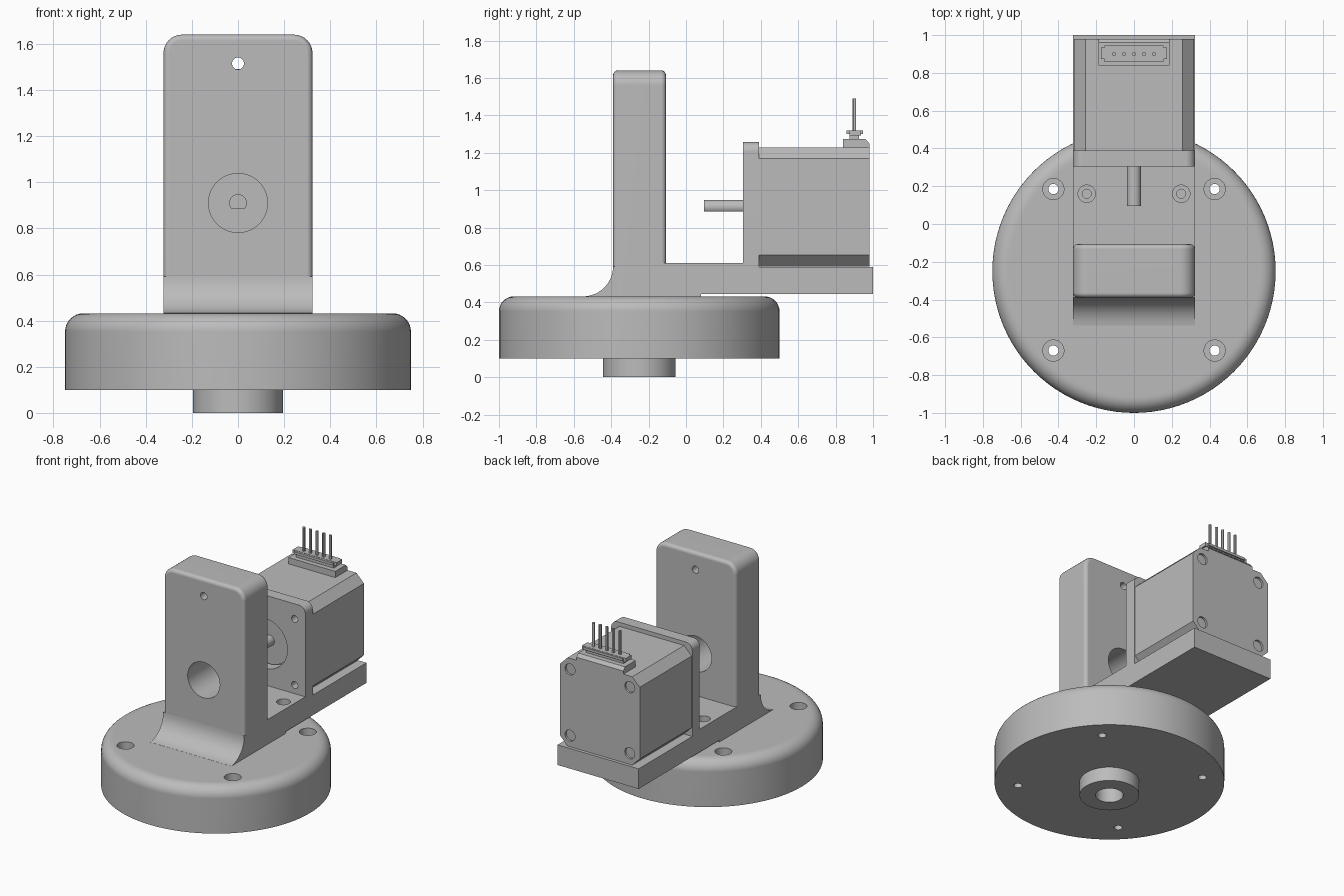
import bpy, bmesh, math
from mathutils import Matrix, Vector

if "Cube" in bpy.data.objects:
    bpy.data.objects.remove(bpy.data.objects["Cube"])

grey = bpy.data.materials.new("light_grey")
grey.diffuse_color = (0.5, 0.5, 0.5, 1)
grey.use_nodes = True
grey.node_tree.nodes["Principled BSDF"].inputs["Base Color"].default_value = grey.diffuse_color


def make(name, bm):
    bmesh.ops.recalc_face_normals(bm, faces=bm.faces)
    me = bpy.data.meshes.new(name)
    bm.to_mesh(me)
    bm.free()
    me.materials.append(grey)
    ob = bpy.data.objects.new(name, me)
    bpy.context.collection.objects.link(ob)
    return ob


def prism(name, pts, axis, lo, hi):
    """Extrude a profile: axis X takes (y, z) points, axis Y takes (x, z)."""
    bm = bmesh.new()
    put = (lambda a, b: (lo, a, b)) if axis == 'X' else (lambda a, b: (a, lo, b))
    face = bm.faces.new([bm.verts.new(put(a, b)) for a, b in pts])
    ext = bmesh.ops.extrude_face_region(bm, geom=[face])
    move = Vector((hi - lo, 0, 0)) if axis == 'X' else Vector((0, hi - lo, 0))
    bmesh.ops.translate(bm, vec=move, verts=[v for v in ext["geom"] if isinstance(v, bmesh.types.BMVert)])
    return make(name, bm)


def box(name, x, y, z):
    return prism(name, [(y[0], z[0]), (y[1], z[0]), (y[1], z[1]), (y[0], z[1])], 'X', *x)


def cylinder(name, a, b, r, seg=32):
    a, b = Vector(a), Vector(b)
    bm = bmesh.new()
    rot = (b - a).to_track_quat('Z', 'Y').to_matrix().to_4x4()
    bmesh.ops.create_cone(bm, cap_ends=True, segments=seg, radius1=r, radius2=r, depth=(b - a).length,
                          matrix=Matrix.Translation((a + b) / 2) @ rot)
    return make(name, bm)


def activate(ob):
    bpy.ops.object.select_all(action='DESELECT')
    ob.select_set(True)
    bpy.context.view_layer.objects.active = ob


def cut(ob, a, b, r, seg=32):
    tool = cylinder("cutter", a, b, r, seg)
    mod = ob.modifiers.new("cut", 'BOOLEAN')
    mod.operation, mod.solver, mod.object = 'DIFFERENCE', 'EXACT', tool
    activate(ob)
    bpy.ops.object.modifier_apply(modifier=mod.name)
    bpy.data.objects.remove(tool)


def smooth(ob):
    activate(ob)
    bpy.ops.object.shade_smooth_by_angle(angle=math.radians(30))
    ob.modifiers.new("normals", 'WEIGHTED_NORMAL').keep_sharp = True


def arc(cx, cz, r, a0, a1, n=8):
    angles = [math.radians(a0 + (a1 - a0) * i / n) for i in range(n + 1)]
    return [(cx + r * math.cos(t), cz + r * math.sin(t)) for t in angles]


def arch(w, z0, z1, r):
    """Upright plate outline with rounded top corners."""
    return [(-w, z0), (w, z0)] + arc(w - r, z1 - r, r, 0, 90) + arc(r - w, z1 - r, r, 90, 180)


W = 0.323      # half width of the bracket
AXIS = 0.91    # shaft height
BOLT = 0.238   # motor bolt offset

# Round base with hub and bore, spun from one profile
profile = ([(0, 0.3), (0.09, 0.3), (0.09, 0), (0.195, 0), (0.195, 0.1), (0.75, 0.1)]
           + arc(0.67, 0.352, 0.08, 0, 90) + [(0.655, 0.432), (0, 0.432)])
bm = bmesh.new()
vs = [bm.verts.new((r, 0, z)) for r, z in profile]
edges = [bm.edges.new(p) for p in zip(vs, vs[1:])]
bmesh.ops.spin(bm, geom=vs + edges, cent=(0, 0, 0), axis=(0, 0, 1), angle=2 * math.pi, steps=96)
bmesh.ops.remove_doubles(bm, verts=bm.verts, dist=1e-4)
bmesh.ops.translate(bm, vec=(0, -0.25, 0), verts=bm.verts)
base = make("round_base", bm)
for x in (-0.427, 0.427):
    for y in (-0.67, 0.185):
        cut(base, (x, y, 0.05), (x, y, 0.5), 0.027)
        cut(base, (x, y, 0.38), (x, y, 0.5), 0.056)
smooth(base)

# Upright post with rounded edges, shaft opening and small upper hole
post = prism("post", arch(W, 0.36, 1.64, 0.08), 'Y', -0.39, -0.107)
bev = post.modifiers.new("round", 'BEVEL')
bev.width, bev.segments, bev.limit_method, bev.angle_limit = 0.025, 4, 'ANGLE', math.radians(60)
activate(post)
bpy.ops.object.modifier_apply(modifier=bev.name)
cut(post, (0, -0.6, AXIS), (0, 0.05, AXIS), 0.128, 64)
cut(post, (0, -0.6, 1.515), (0, 0.05, 1.515), 0.026)
smooth(post)

# Concave fillet at the foot of the post
fillet = prism("post_fillet", [(-0.35, 0.42), (-0.54, 0.42)] + arc(-0.55, 0.592, 0.16, -85, 0, 10)
               + [(-0.35, 0.592)], 'X', -W, W)
smooth(fillet)

# Horizontal plate carrying the motor, with two counterbored holes
plate = prism("bracket_plate", [(-0.36, 0.41), (0.08, 0.41), (0.08, 0.445), (1.0, 0.445), (1.0, 0.59),
                                (0.39, 0.59), (0.39, 0.61), (-0.36, 0.61)], 'X', -W, W)
for x in (-0.25, 0.25):
    cut(plate, (x, 0.16, 0.4), (x, 0.16, 0.7), 0.024)
    cut(plate, (x, 0.16, 0.55), (x, 0.16, 0.7), 0.046)
smooth(plate)

# Motor mounting wall
wall = prism("motor_mount", arch(W, 0.6, 1.257, 0.05), 'Y', 0.305, 0.39)
cut(wall, (0, 0.2, AXIS), (0, 0.5, AXIS), 0.18, 64)
for x in (-BOLT, BOLT):
    for z in (AXIS - BOLT, AXIS + BOLT):
        cut(wall, (x, 0.2, z), (x, 0.5, z), 0.025)
smooth(wall)

# Motor body: chamfered square with recessed bolts at the back
h, c = 0.318, 0.06
outline = [(h, c - h), (h, h - c), (h - c, h), (c - h, h), (-h, h - c), (-h, c - h), (c - h, -h), (h - c, -h)]
motor = prism("motor_body", [(x, z + AXIS) for x, z in outline], 'Y', 0.388, 0.98)
for x in (-BOLT, BOLT):
    for z in (AXIS - BOLT, AXIS + BOLT):
        cut(motor, (x, 0.965, z), (x, 1.1, z), 0.04)
smooth(motor)
smooth(cylinder("motor_boss", (0, 0.36, AXIS), (0, 0.4, AXIS), 0.17, 64))

# Motor shaft with a flat on its underside
smooth(prism("motor_shaft", arc(0, AXIS, 0.038, -40, 220, 28), 'Y', 0.095, 0.4))

# Connector: block, neck, stepped header and pins
prism("connector_block", [(0.84, 1.2), (0.98, 1.2), (0.98, 1.25), (0.96, 1.273), (0.84, 1.273)], 'X', -0.187, 0.187)
box("connector_neck", (-0.15, 0.15), (0.875, 0.925), (1.26, 1.3))
box("connector_header", (-0.175, 0.175), (0.873, 0.935), (1.293, 1.32))
box("connector_header_core", (-0.155, 0.155), (0.857, 0.945), (1.3, 1.318))
for i in range(5):
    x = (i - 2) * 0.053
    smooth(cylinder("connector_pin", (x, 0.9, 1.28), (x, 0.9, 1.49), 0.01, 12))
